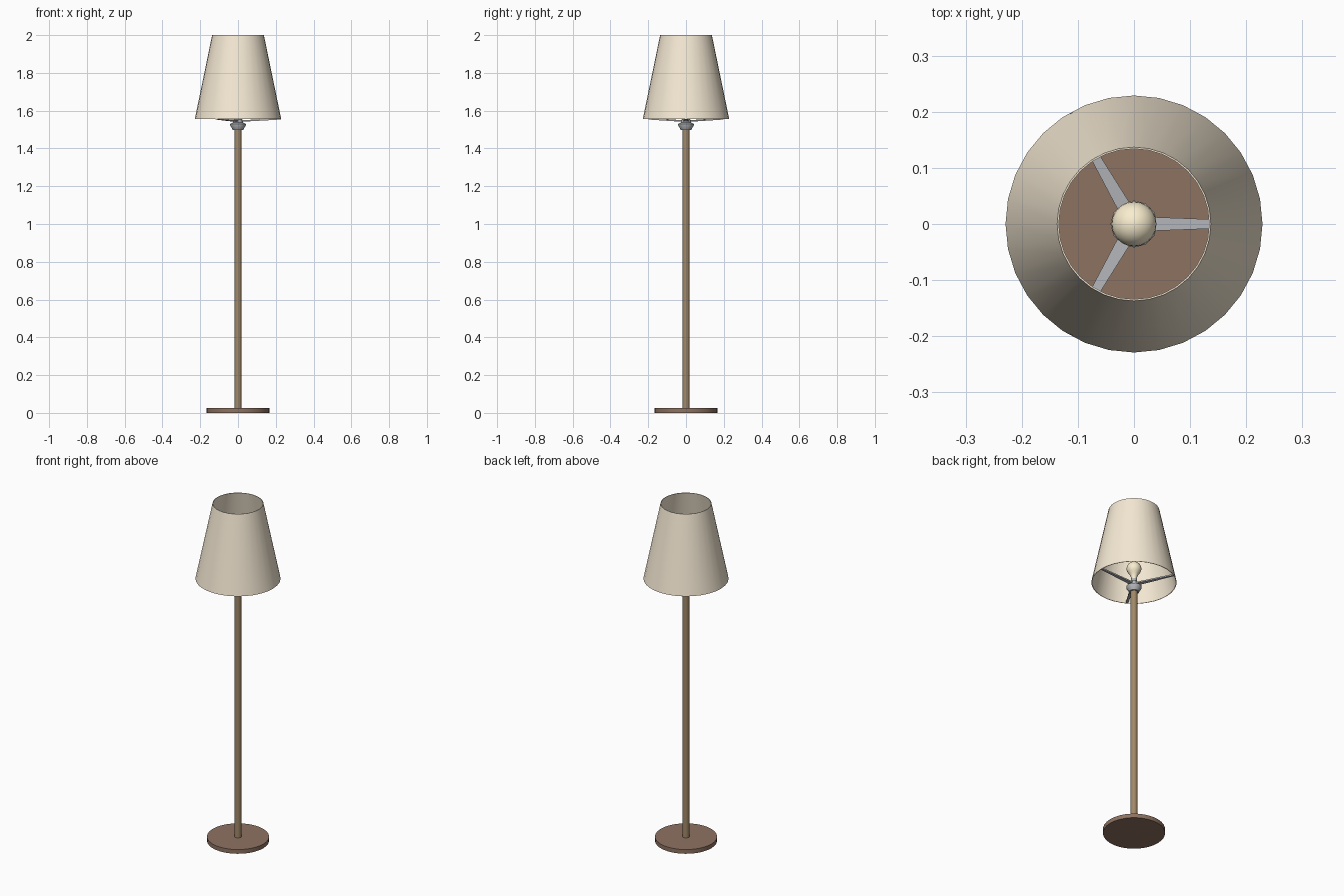
import bpy, math

if "Cube" in bpy.data.objects:
    bpy.data.objects.remove(bpy.data.objects["Cube"])


def material(name, rgb):
    m = bpy.data.materials.new(name)
    m.diffuse_color = (*rgb, 1)
    m.use_nodes = True
    m.node_tree.nodes["Principled BSDF"].inputs["Base Color"].default_value = m.diffuse_color
    return m


def add_mesh(name, verts, faces, mat=None, smooth=True):
    me = bpy.data.meshes.new(name)
    me.from_pydata(verts, [], faces)
    ob = bpy.data.objects.new(name, me)
    bpy.context.collection.objects.link(ob)
    if mat:
        me.materials.append(mat)
    if smooth:
        bpy.ops.object.select_all(action='DESELECT')
        ob.select_set(True)
        bpy.context.view_layer.objects.active = ob
        bpy.ops.object.shade_smooth_by_angle(angle=math.radians(35))
    return ob


def lathe(name, profile, sides, mat=None, closed=False):
    """Revolve (radius, z) points, outside listed bottom to top; cap ends or close the loop."""
    verts = [(r * math.cos(2 * math.pi * i / sides), r * math.sin(2 * math.pi * i / sides), z)
             for r, z in profile for i in range(sides)]
    n = len(profile)
    faces = []
    for k in range(n if closed else n - 1):
        a, b = k * sides, (k + 1) % n * sides
        for i in range(sides):
            j = (i + 1) % sides
            faces.append((a + i, a + j, b + j, b + i))
    if not closed:
        faces.append(tuple(reversed(range(sides))))
        faces.append(tuple(range((n - 1) * sides, n * sides)))
    return add_mesh(name, verts, faces, mat)


wood = material("wood", (0.36, 0.25, 0.14))
dark = material("dark_wood", (0.27, 0.17, 0.12))
fabric = material("fabric", (0.92, 0.82, 0.66))
glow = material("bulb_glass", (0.95, 0.85, 0.62))
metal = material("metal", (0.45, 0.46, 0.48))

# Base disc and pole
lathe("base", [(0.167, 0), (0.167, 0.025)], 32, dark)
lathe("pole", [(0.0185, 0.025), (0.0185, 1.5)], 16, wood)

# Socket under the bulb
lathe("socket", [(0.028, 1.497), (0.031, 1.505), (0.042, 1.522), (0.042, 1.53),
                 (0.026, 1.538), (0.024, 1.553), (0.016, 1.56), (0.016, 1.575)], 12, metal)

# Bulb: narrow neck flowing into a sphere
R, ZC = 0.04, 1.64
bulb = [(0.014, 1.57), (0.016, 1.588), (0.024, 1.606)]
bulb += [(R * math.cos(t), ZC + R * math.sin(t))
         for t in (math.radians(d) for d in (-35, -15, 0, 15, 30, 45, 60, 75, 87))]
lathe("bulb", bulb, 24, glow)

# Shade with a thin wall, open at both ends
lathe("shade", [(0.229, 1.555), (0.137, 2.0), (0.134, 2.0), (0.226, 1.555)], 32, fabric, closed=True)

# Three tapered arms carrying the shade
for k in range(3):
    verts = []
    for r, w, z in ((0.015, 0.013, 1.545), (0.227, 0.005, 1.557)):
        verts += [(r, s * w, z + h) for s, h in ((-1, -0.004), (1, -0.004), (1, 0.004), (-1, 0.004))]
    faces = [(3, 2, 1, 0), (4, 5, 6, 7)] + [(i, (i + 1) % 4, (i + 1) % 4 + 4, i + 4) for i in range(4)]
    arm = add_mesh(f"shade_arm_{k + 1}", verts, faces, metal, smooth=False)
    arm.rotation_euler.z = k * 2 * math.pi / 3
